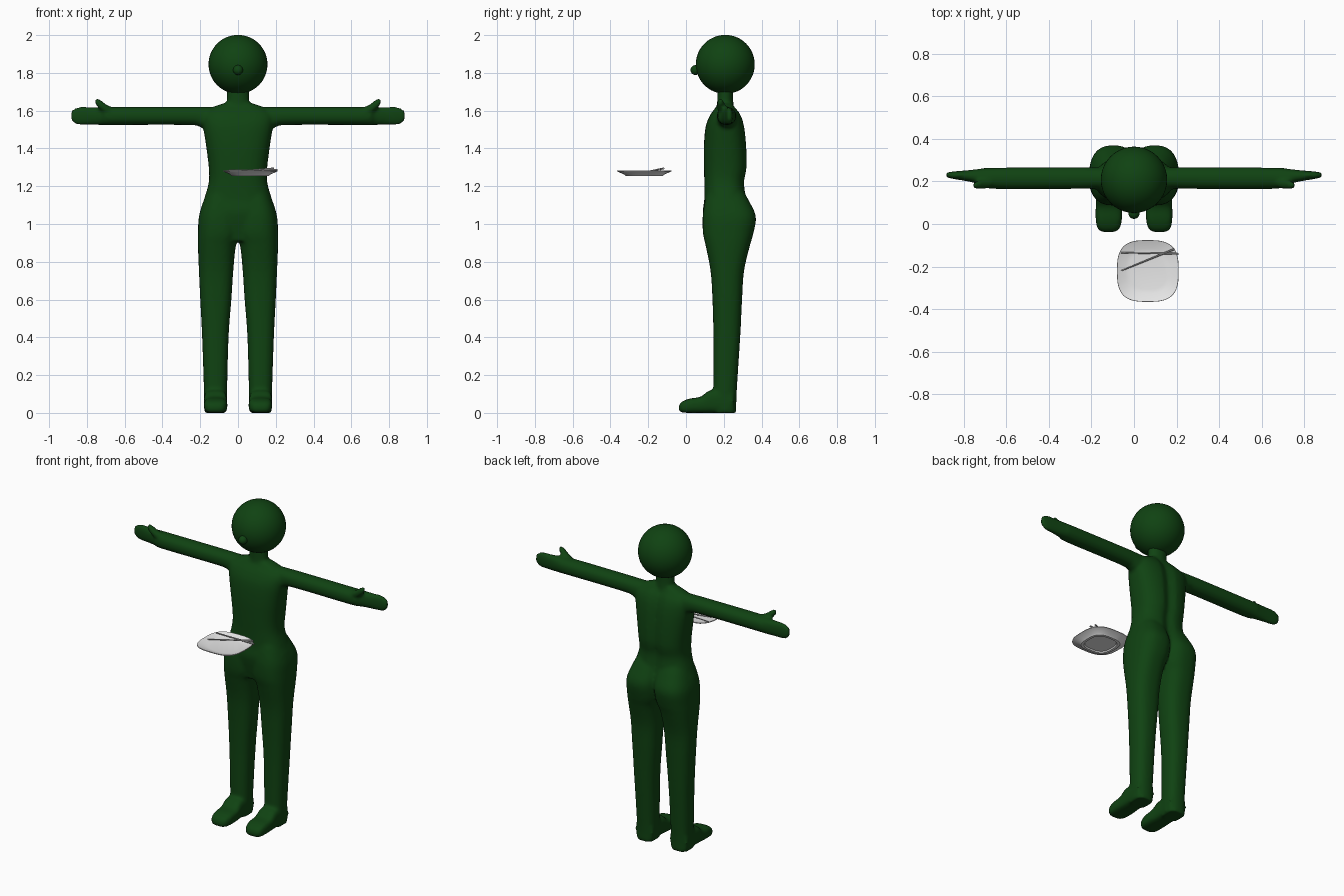
import bpy, bmesh, math
from mathutils import Vector

cube = bpy.data.objects.get("Cube")
if cube:
    bpy.data.objects.remove(cube)


def material(name, rgb):
    mat = bpy.data.materials.new(name)
    mat.use_nodes = True
    mat.diffuse_color = (*rgb, 1)
    mat.node_tree.nodes["Principled BSDF"].inputs["Base Color"].default_value = (*rgb, 1)
    return mat


GREEN = material("dark green", (0.005, 0.055, 0.006))
CHINA = material("plate white", (0.8, 0.8, 0.8))
GREY = material("chopstick grey", (0.5, 0.5, 0.5))


def smooth_rows(rows, steps):
    """Catmull-Rom interpolation of the section rows."""
    rows = [Vector(r) for r in rows]
    out = []
    for i in range(len(rows) - 1):
        p0, p1 = rows[max(i - 1, 0)], rows[i]
        p2, p3 = rows[i + 1], rows[min(i + 2, len(rows) - 1)]
        for k in range(steps):
            t = k / steps
            out.append(p1 + (p2 - p0) * (t / 2)
                       + (2 * p0 - 5 * p1 + 4 * p2 - p3) * (t * t / 2)
                       + (3 * p1 - p0 - 3 * p2 + p3) * (t ** 3 / 2))
    return out + [rows[-1]]


def loft(bm, axis, rows, power=2.3, side=1, steps=4, count=32):
    """Rows are (position on axis, low and high bound of the other two axes)."""
    place = {"x": lambda t, a, b: (side * t, a, b),
             "y": lambda t, a, b: (side * a, t, b),
             "z": lambda t, a, b: (side * a, b, t)}[axis]
    rings = []
    for t, a0, a1, b0, b1 in smooth_rows(rows, steps):
        ring = []
        for i in range(count):
            ang = math.tau * i / count
            c, s = math.cos(ang), math.sin(ang)
            a = math.copysign(abs(c) ** (2 / power), c) * (a1 - a0) / 2 + (a0 + a1) / 2
            b = math.copysign(abs(s) ** (2 / power), s) * (b1 - b0) / 2 + (b0 + b1) / 2
            ring.append(bm.verts.new(place(t, a, b)))
        rings.append(ring)
    for low, high in zip(rings, rings[1:]):
        for i in range(count):
            j = (i + 1) % count
            bm.faces.new((low[i], low[j], high[j], high[i]))
    bm.faces.new(rings[0])
    bm.faces.new(rings[-1])
    return [v for ring in rings for v in ring]


def finish(bm, name, mat):
    bmesh.ops.recalc_face_normals(bm, faces=bm.faces[:])
    mesh = bpy.data.meshes.new(name)
    bm.to_mesh(mesh)
    bm.free()
    obj = bpy.data.objects.new(name, mesh)
    bpy.context.collection.objects.link(obj)
    mesh.materials.append(mat)
    return obj


def ball(name, centre, radius):
    bm = bmesh.new()
    bmesh.ops.create_uvsphere(bm, u_segments=40, v_segments=24, radius=radius)
    bmesh.ops.translate(bm, verts=bm.verts[:], vec=centre)
    obj = finish(bm, name, GREEN)
    obj.data.shade_smooth()


# Torso with a shallow groove down the back
body = bmesh.new()
torso = [(0.91, 0.16, 0.12, 0.29), (1.05, 0.2, 0.09, 0.34), (1.13, 0.18, 0.097, 0.322),
         (1.22, 0.155, 0.097, 0.312), (1.3, 0.155, 0.095, 0.325), (1.42, 0.17, 0.095, 0.322),
         (1.52, 0.185, 0.105, 0.31), (1.58, 0.185, 0.13, 0.29), (1.62, 0.13, 0.16, 0.26),
         (1.64, 0.07, 0.17, 0.25)]
for v in loft(body, "z", [(z, -w, w, y0, y1) for z, w, y0, y1 in torso], 2.6):
    if v.co.y > 0.22:
        v.co.y -= 0.02 * math.exp(-(v.co.x / 0.03) ** 2)

# Neck
loft(body, "z", [(1.58, -0.07, 0.07, 0.155, 0.26), (1.65, -0.06, 0.06, 0.165, 0.25),
                 (1.74, -0.06, 0.06, 0.165, 0.25)], 2)

leg = [(0, 0.06, 0.18, 0.15, 0.267), (0.1, 0.058, 0.18, 0.145, 0.268),
       (0.4, 0.05, 0.19, 0.145, 0.287), (0.6, 0.035, 0.2, 0.14, 0.297),
       (0.75, 0.025, 0.207, 0.13, 0.307), (0.88, 0.012, 0.212, 0.105, 0.337),
       (0.95, -0.01, 0.212, 0.09, 0.357), (1.04, -0.015, 0.207, 0.088, 0.37),
       (1.12, -0.01, 0.182, 0.1, 0.335), (1.18, 0, 0.155, 0.115, 0.3)]
foot = [(-0.038, 0.09, 0.15, 0.01, 0.04), (-0.02, 0.067, 0.172, 0.002, 0.06),
        (0.02, 0.057, 0.18, 0, 0.076), (0.08, 0.057, 0.18, 0, 0.086),
        (0.13, 0.06, 0.18, 0, 0.12), (0.25, 0.06, 0.18, 0, 0.12)]
arm = [(0.1, 0.16, 0.27, 1.47, 1.62), (0.2, 0.165, 0.266, 1.513, 1.62),
       (0.27, 0.165, 0.266, 1.524, 1.62), (0.66, 0.165, 0.265, 1.524, 1.62),
       (0.72, 0.185, 0.26, 1.524, 1.619), (0.78, 0.2, 0.253, 1.524, 1.62),
       (0.85, 0.212, 0.247, 1.526, 1.619), (0.882, 0.219, 0.242, 1.545, 1.6)]
thumb = [(0.65, 0.18, 0.22, 1.57, 1.612), (0.7, 0.165, 0.215, 1.587, 1.635),
         (0.735, 0.164, 0.203, 1.612, 1.662), (0.758, 0.17, 0.193, 1.637, 1.664)]
for side in (-1, 1):
    loft(body, "z", leg, 2.5, side)
    loft(body, "y", foot, 3.5, side)
    loft(body, "x", arm, 2.2, side)
    loft(body, "x", thumb, 2, side)

# Fuse the body parts into one soft surface
body_obj = finish(body, "body", GREEN)
remesh = body_obj.modifiers.new("fuse", "REMESH")
remesh.mode = "VOXEL"
remesh.voxel_size = 0.01
remesh.use_smooth_shade = True
soften = body_obj.modifiers.new("soften", "SMOOTH")
soften.factor = 0.5
soften.iterations = 5

ball("head", (0, 0.208, 1.845), 0.156)
ball("nose", (0, 0.05, 1.815), 0.026)

# Rounded square plate with a foot ring
CX, CY = 0.065, -0.221
plate = bmesh.new()
profile = [(0.08, 1.262), (0.085, 1.255), (0.1, 1.255), (0.106, 1.262), (0.145, 1.279),
           (0.144, 1.283), (0.105, 1.268), (0.085, 1.265)]
loft(plate, "z", [(z, CX - r, CX + r, CY - r, CY + r) for r, z in profile],
     3, steps=1, count=64)
plate_obj = finish(plate, "plate", CHINA)
bpy.context.view_layer.objects.active = plate_obj
plate_obj.select_set(True)
bpy.ops.object.shade_smooth_by_angle(angle=math.radians(35))

# Crossed pair of chopsticks resting on the rim
for name, start, end in (("chopstick_back", (-0.06, -0.135, 1.284), (0.21, -0.14, 1.287)),
                         ("chopstick_front", (-0.06, -0.22, 1.275), (0.19, -0.118, 1.294))):
    a, b = Vector(start), Vector(end)
    bm = bmesh.new()
    bmesh.ops.create_cone(bm, cap_ends=True, segments=10, radius1=0.003, radius2=0.005,
                          depth=(b - a).length)
    stick = finish(bm, name, GREY)
    stick.location = (a + b) / 2
    stick.rotation_euler = (b - a).to_track_quat("Z", "Y").to_euler()
